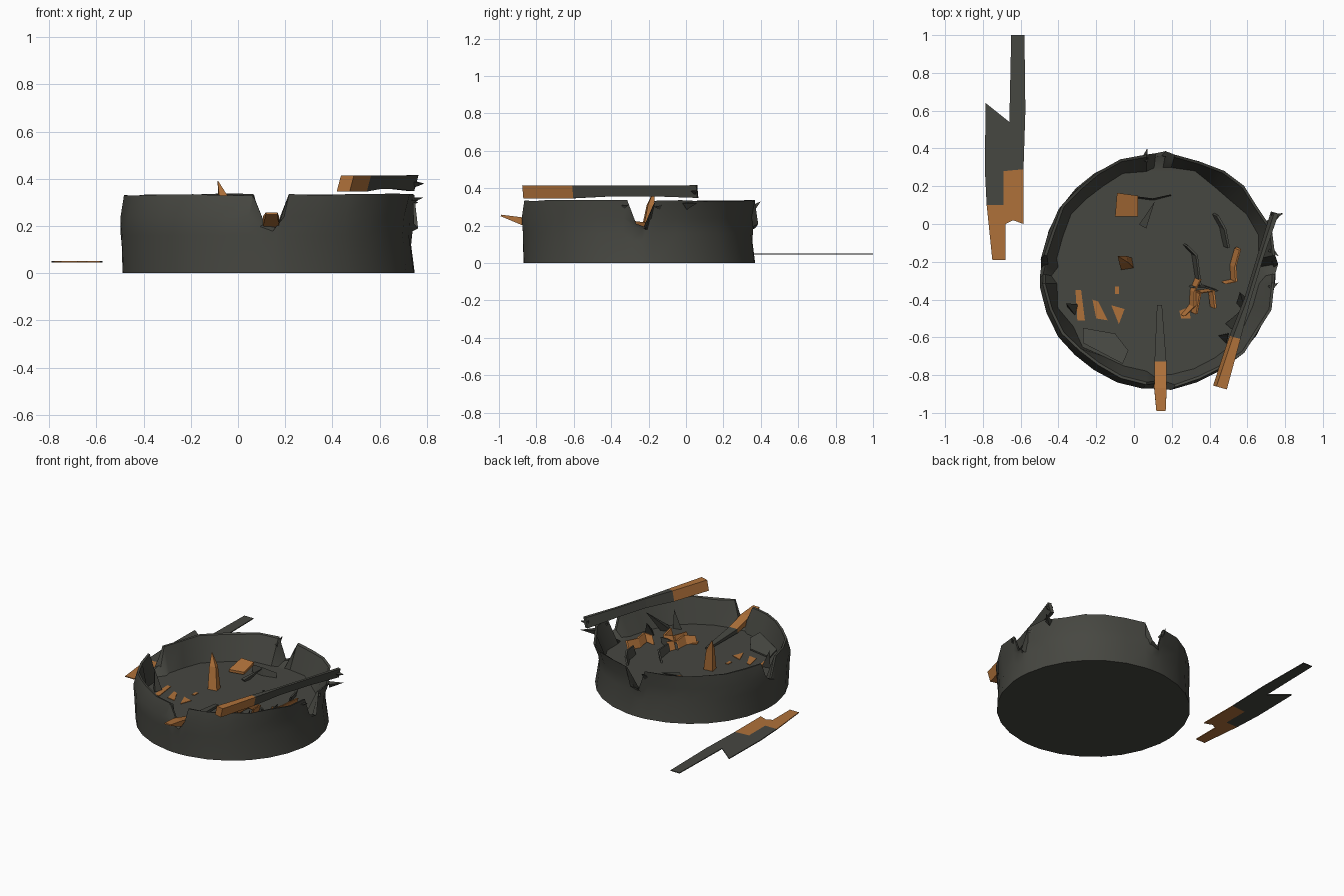
import bpy, bmesh, math, random
from mathutils import Vector

random.seed(4)
CENTRE = Vector((0.13, -0.25, 0))
FLOOR = 0.162

cube = bpy.data.objects.get("Cube")
if cube:
    bpy.data.objects.remove(cube)


def material(name, colour):
    mat = bpy.data.materials.new(name)
    mat.use_nodes = True
    mat.diffuse_color = colour
    node = mat.node_tree.nodes["Principled BSDF"]
    node.inputs["Base Color"].default_value = colour
    node.inputs["Roughness"].default_value = 0.9
    return mat


GREY = material("charred grey", (0.062, 0.063, 0.053, 1))
ORANGE = material("raw orange wood", (0.43, 0.165, 0.042, 1))


def finish(name, bm, smooth=False):
    bmesh.ops.recalc_face_normals(bm, faces=bm.faces)
    mesh = bpy.data.meshes.new(name)
    bm.to_mesh(mesh)
    bm.free()
    obj = bpy.data.objects.new(name, mesh)
    bpy.context.collection.objects.link(obj)
    mesh.materials.append(GREY)
    mesh.materials.append(ORANGE)
    if smooth:
        bpy.ops.object.select_all(action="DESELECT")
        obj.select_set(True)
        bpy.context.view_layer.objects.active = obj
        bpy.ops.object.shade_smooth_by_angle(angle=math.radians(35))


def bridge(bm, a, b, colour=0):
    for i in range(len(a)):
        j = (i + 1) % len(a)
        bm.faces.new((a[i], a[j], b[j], b[i])).material_index = colour


def plank(name, path, width, thick, is_orange, wide=None, deep=None):
    """Sweep a flat section along a path; colour each length by a rule."""
    bm = bmesh.new()
    points = [Vector(p) for p in path]
    ones = [1] * len(points)
    rings = []
    for p, a, b in zip(points, wide or ones, deep or ones):
        w, t = Vector(width) * a / 2, Vector(thick) * b / 2
        rings.append([bm.verts.new(p + o) for o in (w + t, t - w, -w - t, w - t)])
    for k in range(len(rings) - 1):
        bridge(bm, rings[k], rings[k + 1], int(is_orange((points[k] + points[k + 1]) / 2)))
    for ring, p in ((rings[0], points[0]), (rings[-1], points[-1])):
        bm.faces.new(ring).material_index = int(is_orange(p))
    finish(name, bm)


def plate(name, outline, z, thick, colour, slope=(0, 0)):
    """Thin slab from an outline, optionally sloping from its first corner."""
    bm = bmesh.new()
    x0, y0 = outline[0]
    low, high = ([bm.verts.new((x, y, z + h + (x - x0) * slope[0] + (y - y0) * slope[1]))
                  for x, y in outline] for h in (0, thick))
    bridge(bm, low, high, colour)
    bm.faces.new(low).material_index = colour
    bm.faces.new(high).material_index = colour
    finish(name, bm)


def shard(name, base, tip, size):
    """Three sided charred splinter from a base point to a tip."""
    bm = bmesh.new()
    base, tip = Vector(base), Vector(tip)
    side = (tip - base).orthogonal().normalized() * size
    other = side.cross((tip - base).normalized())
    foot = [bm.verts.new(base + side * math.cos(a) + other * math.sin(a))
            for a in (0, math.tau / 3, math.tau * 2 / 3)]
    top = bm.verts.new(tip)
    bm.faces.new(foot)
    for i in range(3):
        bm.faces.new((foot[i], foot[(i + 1) % 3], top))
    finish(name, bm)


# Broken tub: outer wall, torn thin rim with four notches, inner wall and floor
bm = bmesh.new()
rings = [[] for _ in range(6)]
for quarter in range(4):
    for step in (-7, -2.5, 2.5, 7, 20, 33, 45, 57, 70):
        a = math.radians(quarter * 90 + step)
        d = Vector((math.cos(a), math.sin(a), 0))
        notch = abs(step) < 3
        top = (0.19 if step > 0 else 0.21) if notch else 0.338 - random.uniform(0, 0.01)
        upper = min(top - 0.012, 0.24)
        jag = random.uniform(-0.012, 0.012)
        lean = Vector((0.01, 0.01, 0))
        section = (
            (0.62, 0), (0.612 + jag / 3, 0.16 if not notch else 0.12),
            (0.617 + jag / 2, upper), (0.617 + jag, top),
            (0.603 + jag, top - random.uniform(0, 0.01)),
            (0.55 + random.uniform(-0.02, 0.02), FLOOR))
        for k, (r, z) in enumerate(section):
            shift = lean if k in (3, 4) else -lean * (k in (1, 2))
            rings[k].append(bm.verts.new(CENTRE + shift + d * r + Vector((0, 0, z))))
for a, b in zip(rings, rings[1:]):
    bridge(bm, a, b)
bm.faces.new(rings[0])
bm.faces.new(rings[-1])
finish("broken_tub", bm, smooth=True)

# Fallen plank beside the tub, charred half and raw half
plate("fallen_plank_charred",
      [(-.65, 1), (-.58, 1), (-.575, .6), (-.585, .29), (-.69, .28), (-.69, .1),
       (-.78, .1), (-.79, .3), (-.785, .64), (-.66, .54)], 0.046, 0.006, 0)
plate("fallen_plank_raw",
      [(-.585, .29), (-.585, 0), (-.64, .02), (-.68, 0), (-.68, -.19), (-.75, -.19),
       (-.78, .1), (-.69, .1), (-.69, .28)], 0.046, 0.006, 1)

# Slat lying across the rim, thinning towards its charred end
plank("rim_slat",
      [(.455, -.865, .38), (.535, -.6, .38), (.6, -.4, .385), (.67, -.17, .385), (.745, .06, .382)],
      (.018, -.006, .068), (.05, -.014, 0), lambda p: p.y < -.6,
      [1, 1, .85, .85, 1], [1.1, .8, .35, .35, .45])
shard("rim_slat_tip", (.73, .04, .38), (.79, .055, .38), .025)

# Slat poking out through the front notch, tapering to a thin end
plank("front_slat",
      [(.135, -.43, .175), (.14, -.73, .19), (.14, -.87, .222), (.143, -.99, .254)],
      (.066, 0, 0), (0, .006, .042), lambda p: p.y < -.73,
      [.4, .95, 1, .75], [.3, .7, 1, .2])

# Upright splinter and lifted chip on the floor
plank("upright_splinter",
      [(-.04, -.21, FLOOR), (-.058, -.19, .31), (-.085, -.17, .39)],
      (.065, .01, 0), (-.01, .055, 0), lambda p: True, [1, .7, .04], [1, .6, .04])
plate("lifted_chip", [(-.1, .04), (.02, .04), (.02, .15), (-.09, .165)],
      FLOOR + .005, .018, 1, (.1, .28))
plank("chip_tail", [(.02, .14, .18), (.1, .13, .185), (.19, .15, .165)],
      (0, .01, .06), (.01, 0, 0), lambda p: False)
shard("chip_prong", (.05, -.01, FLOOR), (.11, .12, .22), .025)

# Curled upstanding splinters on the floor
curls = [
    ("inner", [(.26, -.48), (.31, -.43), (.31, -.35), (.34, -.29)], .18, True),
    ("middle", [(.32, -.47), (.34, -.36), (.41, -.35), (.42, -.44)], .195, True),
    ("outer", [(.48, -.31), (.53, -.3), (.525, -.22), (.55, -.13)], .19, True),
    ("back", [(.43, .05), (.47, -.02), (.49, -.12)], .185, False),
    ("side", [(.27, -.11), (.32, -.16), (.34, -.32)], .175, False),
    ("cross", [(.3, -.33), (.37, -.33), (.43, -.35)], .175, False),
]
for label, path, height, raw in curls:
    plank("curl_" + label, [(x, y, height + .01 * (i % 2)) for i, (x, y) in enumerate(path)],
          (.025, -.012, .055), (.01, .006, 0), lambda p, raw=raw: raw)

# Flat raw scars on the floor
scars = [
    [(-.31, -.35), (-.28, -.35), (-.26, -.51), (-.3, -.51)],
    [(-.22, -.4), (-.19, -.41), (-.14, -.51), (-.2, -.5)],
    [(-.12, -.43), (-.05, -.45), (-.08, -.53), (-.1, -.48)],
    [(-.1, -.33), (-.08, -.33), (-.08, -.37), (-.1, -.37)],
    [(.24, -.46), (.29, -.44), (.3, -.5), (.25, -.5)],
]
for i, outline in enumerate(scars):
    plate(f"floor_scar_{i + 1}", outline, FLOOR, .004, 1)

# Flat shard fallen against the front of the inner wall
plate("fallen_shard", [(-.27, -.55), (-.1, -.58), (-.03, -.67), (-.06, -.74), (-.27, -.63)],
      FLOOR + .005, .01, 0, (-.05, -.3))

# Splinters torn from the rim and inner wall
splinters = [
    ((.71, .0, .31), (.785, .06, .32), .025), ((.72, -.13, .3), (.765, -.17, .3), .02),
    ((.72, -.34, .3), (.765, -.31, .31), .02), ((.06, .34, .28), (.07, .4, .33), .025),
    ((.52, -.54, .16), (.61, -.42, .31), .04), ((.58, -.43, .16), (.56, -.36, .27), .04),
    ((.48, -.6, .16), (.5, -.58, .3), .035), ((-.32, -.45, .16), (-.36, -.42, .3), .035),
]
for i, (base, tip, size) in enumerate(splinters):
    shard(f"rim_splinter_{i + 1}", base, tip, size)
